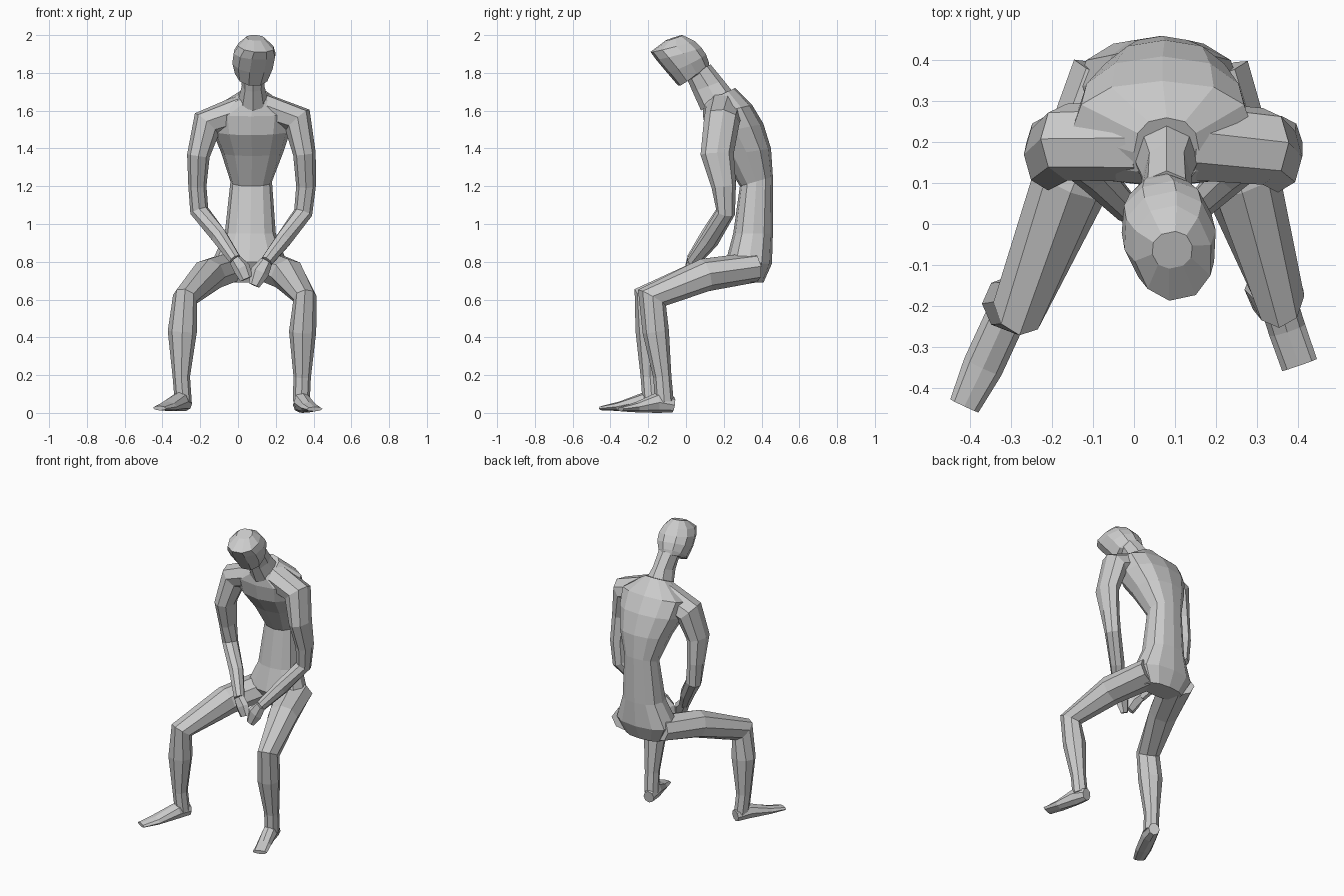
import bpy, math
from mathutils import Vector, Matrix


def skin(name, rings):
    """Bridge equal-sized rings of points into a closed flat-shaded mesh."""
    n = len(rings[0])
    verts = [p for ring in rings for p in ring]
    faces = [tuple(reversed(range(n))),
             tuple(range((len(rings) - 1) * n, len(rings) * n))]
    for r in range(len(rings) - 1):
        for i in range(n):
            a, b = r * n + i, r * n + (i + 1) % n
            faces.append((a, b, b + n, a + n))
    mesh = bpy.data.meshes.new(name)
    mesh.from_pydata(verts, [], faces)
    ob = bpy.data.objects.new(name, mesh)
    bpy.context.collection.objects.link(ob)
    bpy.context.view_layer.objects.active = ob
    bpy.ops.object.mode_set(mode='EDIT')
    bpy.ops.mesh.select_all(action='SELECT')
    bpy.ops.mesh.normals_make_consistent(inside=False)
    bpy.ops.object.mode_set(mode='OBJECT')
    return ob


def oval(c, u, v, n, power=1.0):
    """Ellipse, or a squarer outline when power is below 1."""
    def bend(t):
        return math.copysign(abs(t) ** power, t)
    angles = [2 * math.pi * i / n for i in range(n)]
    return [c + u * bend(math.cos(a)) + v * bend(math.sin(a)) for a in angles]


def limb(name, path, n=8):
    """Path points are (x, y, z, radius across, radius deep)."""
    pts = [Vector(p[:3]) for p in path]
    rings = []
    for i, p in enumerate(path):
        t = Vector()
        if i > 0:
            t += (pts[i] - pts[i - 1]).normalized()
        if i < len(pts) - 1:
            t += (pts[i + 1] - pts[i]).normalized()
        t.normalize()
        u = Vector((1, 0, 0))
        u = (u - t * u.dot(t)).normalized()
        rings.append(oval(pts[i], u * p[3], t.cross(u) * p[4], n))
    return skin(name, rings)


def trunk(name, sections, n=12, power=1.0):
    """Sections are (x, front y, front z, back y, back z, half width)."""
    rings = []
    for x, yf, zf, yb, zb, w in sections:
        f, b = Vector((x, yf, zf)), Vector((x, yb, zb))
        rings.append(oval((f + b) / 2, Vector((w, 0, 0)), (b - f) / 2, n, power))
    return skin(name, rings)


# Torso, hunched forward
trunk("torso", [
    (.06, .27, .69, .41, .69, .14),
    (.06, .21, .80, .455, .79, .20),
    (.065, .25, .95, .46, .95, .135),
    (.07, .285, 1.20, .46, 1.25, .11),
    (.075, .19, 1.36, .45, 1.40, .165),
    (.07, .11, 1.47, .41, 1.53, .21),
    (.07, .09, 1.57, .35, 1.63, .225),
    (.08, .09, 1.64, .26, 1.72, .08),
], 12, 0.85)

# Neck
trunk("neck", [
    (.08, .08, 1.60, .24, 1.71, .08),
    (.08, .035, 1.70, .20, 1.76, .06),
    (.08, .00, 1.78, .13, 1.845, .065),
], 8)

# Head, bowed and turned slightly
head = trunk("head", [
    (.08, .01, 1.765, .125, 1.83, .065),
    (.08, -.04, 1.73, .12, 1.86, .09),
    (.08, -.10, 1.80, .105, 1.90, .112),
    (.08, -.16, 1.87, .08, 1.935, .114),
    (.08, -.19, 1.91, .045, 1.97, .095),
    (.08, -.11, 1.97, -.02, 2.0, .05),
], 10, 0.9)
pivot = Matrix.Translation((.08, 0, 0))
head.data.transform(pivot @ Matrix.Rotation(math.radians(12), 4, 'Z') @ pivot.inverted())

# Arms, hands meeting between the thighs
limb("right_arm", [
    (.02, .205, 1.60, .085, .10), (-.165, .20, 1.53, .085, .095),
    (-.21, .17, 1.36, .06, .088), (-.215, .20, 1.20, .048, .065),
    (-.205, .21, 1.07, .05, .05), (-.10, .125, .935, .045, .05),
    (-.015, .035, .81, .034, .035)])
limb("right_hand", [
    (-.015, .035, .81, .034, .035), (.02, .02, .765, .045, .03),
    (.045, .01, .71, .035, .014)], 6)
limb("left_arm", [
    (.13, .205, 1.61, .085, .10), (.315, .19, 1.55, .085, .095),
    (.352, .165, 1.37, .06, .088), (.36, .20, 1.20, .052, .065),
    (.345, .21, 1.06, .05, .05), (.24, .125, .915, .045, .05),
    (.15, .035, .80, .034, .035)])
limb("left_hand", [
    (.15, .035, .80, .034, .035), (.115, .02, .745, .05, .03),
    (.085, .01, .675, .03, .014)], 6)

# Legs, bent at the knee
limb("right_leg", [
    (-.045, .36, .77, .11, .08), (-.155, .10, .73, .095, .088),
    (-.28, -.20, .61, .066, .085), (-.295, -.195, .43, .077, .072),
    (-.30, -.19, .19, .046, .05), (-.29, -.18, .06, .045, .05)])
limb("left_leg", [
    (.17, .36, .77, .115, .08), (.265, .10, .73, .095, .088),
    (.355, -.18, .61, .062, .085), (.342, -.16, .43, .072, .07),
    (.34, -.125, .19, .046, .048), (.335, -.115, .06, .045, .05)])

# Feet, turned outward
limb("right_foot", [
    (-.275, -.135, .05, .035, .04), (-.31, -.22, .06, .05, .05),
    (-.37, -.35, .035, .05, .025), (-.415, -.445, .025, .038, .012)])
limb("left_foot", [
    (.325, -.065, .042, .035, .04), (.34, -.15, .055, .046, .055),
    (.375, -.26, .03, .046, .028), (.405, -.345, .02, .045, .012)])
